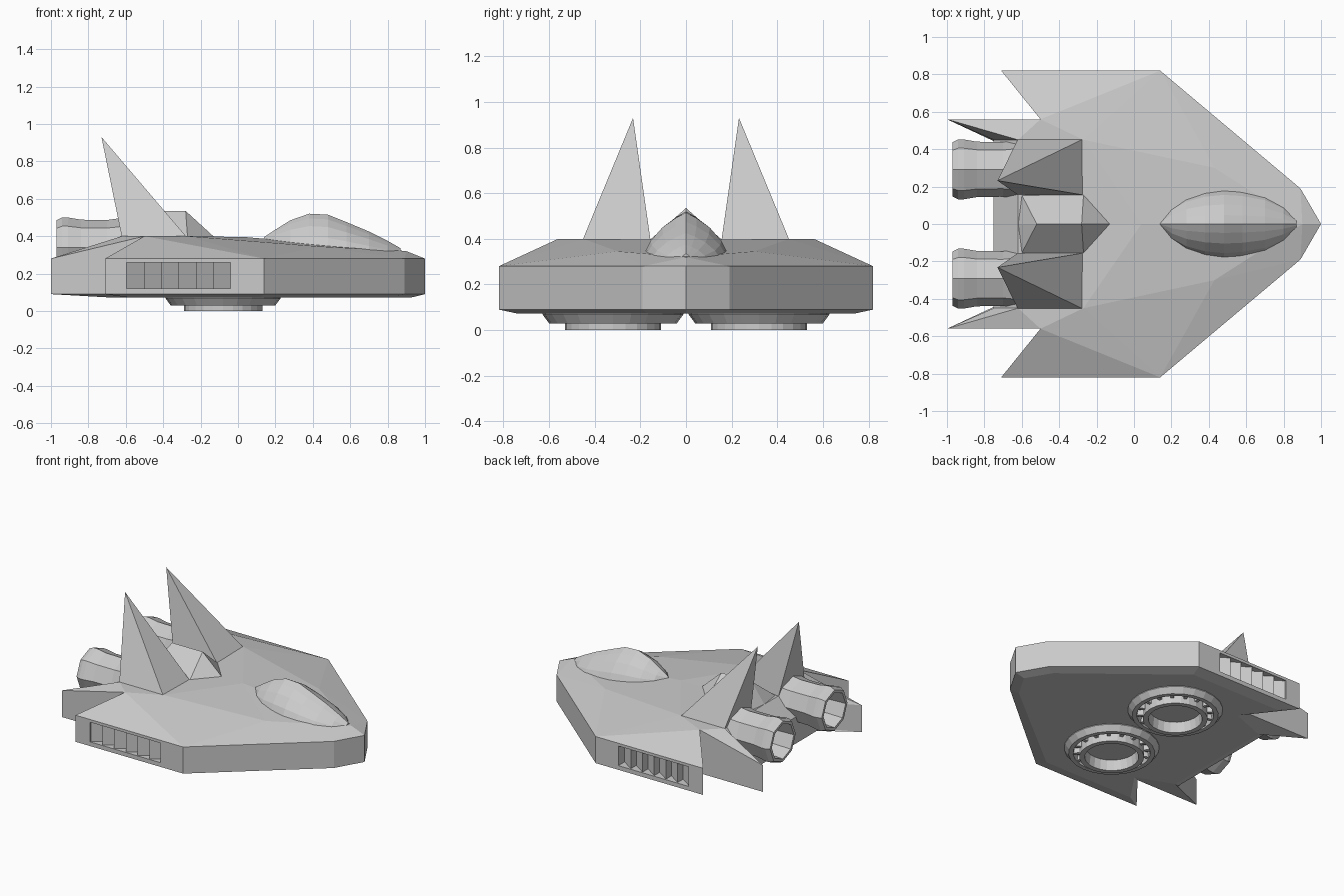
import bpy, bmesh, math
from mathutils import Vector, Matrix

if "Cube" in bpy.data.objects:
    bpy.data.objects.remove(bpy.data.objects["Cube"])

grey = bpy.data.materials.new("light_grey")
grey.diffuse_color = (0.6, 0.6, 0.6, 1)
grey.use_nodes = True
grey.node_tree.nodes["Principled BSDF"].inputs["Base Color"].default_value = grey.diffuse_color


def finish(name, bm):
    bmesh.ops.remove_doubles(bm, verts=bm.verts, dist=0.0005)
    bmesh.ops.recalc_face_normals(bm, faces=bm.faces)
    me = bpy.data.meshes.new(name)
    bm.to_mesh(me)
    bm.free()
    me.materials.append(grey)
    ob = bpy.data.objects.new(name, me)
    bpy.context.collection.objects.link(ob)
    return ob


def mirror_y(bm):
    geo = bmesh.ops.duplicate(bm, geom=bm.verts[:] + bm.edges[:] + bm.faces[:])["geom"]
    vs = [g for g in geo if isinstance(g, bmesh.types.BMVert)]
    bmesh.ops.scale(bm, vec=(1, -1, 1), verts=vs)
    bmesh.ops.reverse_faces(bm, faces=[g for g in geo if isinstance(g, bmesh.types.BMFace)])


def solid(name, pts, faces, mirror=True):
    bm = bmesh.new()
    v = {k: bm.verts.new(p) for k, p in pts.items()}
    for f in faces:
        bm.faces.new([v[k] for k in f])
    if mirror:
        mirror_y(bm)
    return finish(name, bm)


def spin(bm, profile, n, place, closed=True):
    """Revolve (radius, height) pairs about z, then place with a matrix."""
    rings = [[bm.verts.new(place @ Vector((r * math.cos(2 * math.pi * i / n),
                                           r * math.sin(2 * math.pi * i / n), h)))
              for i in range(n)] for r, h in profile]
    pairs = list(zip(rings, rings[1:])) + ([(rings[-1], rings[0])] if closed else [])
    for a, b in pairs:
        for i in range(n):
            j = (i + 1) % n
            bm.faces.new((a[i], a[j], b[j], b[i]))
    return rings


# Hull: half outline (capitals = upper edge, lower case = lower edge, 1 = belly)
upper = {"N": (1, 0, .28), "A": (.89, .19, .28), "B": (.14, .82, .28),
         "C": (-.71, .82, .28), "D": (-.5, .56, .4), "E": (-1, .56, .28),
         "F": (-.75, .45, .28), "G": (-.75, 0, .28)}
pts = dict(upper)
pts.update({k.lower(): (p[0], p[1], .09) for k, p in upper.items()})
pts.update({"H": (-.62, .45, .4), "I": (-.27, .45, .4), "J": (.43, .3, .345),
            "K": (.04, 0, .395), "L": (-.62, 0, .4), "M": (.9, 0, .32),
            "N1": (.93, 0, .073), "A1": (.83, .17, .073), "B1": (.12, .74, .073),
            "C1": (-.59, .74, .073), "D1": (-.44, .52, .073),
            "F1": (-.7, .42, .073), "G1": (-.7, 0, .073)})
order = "NABCDEFG"
faces = [(a, b, b.lower(), a.lower()) for a, b in zip(order, order[1:])]
faces += ["BCD", "BDI", "BIJ", "ABJ", "AJM", "NAM", "JKM", "IKJ", "HLKI", "DIH",
          "EDH", "EHF", "FHLG"]
for a, b in ("na", "ab", "bc", "cd", "fg"):
    faces.append((a, b, b.upper() + "1", a.upper() + "1"))
faces += [("d", "e", "F1", "D1"), ("e", "f", "F1"),
          ("N1", "A1", "B1", "C1", "D1", "F1", "G1")]
hull = solid("hull", pts, faces)

# Side vents: saw-tooth recess with six slanted louvres on each flank
bm = bmesh.new()
x0, x1, cells = -.595, -.04, 6
step = (x1 - x0) / cells
outline = [(x1, .86)]
for i in range(cells):
    xf = x1 - i * step
    outline += [(xf, .75), (xf - step, .812)]
outline.append((x0, .86))
low = [bm.verts.new((x, y, .12)) for x, y in outline]
high = [bm.verts.new((x, y, .26)) for x, y in outline]
bm.faces.new(low)
bm.faces.new(high)
for i in range(len(low)):
    j = (i + 1) % len(low)
    bm.faces.new((low[i], low[j], high[j], high[i]))
mirror_y(bm)
cutter = finish("vent_cutter", bm)
cutter.hide_render = True
mod = hull.modifiers.new("vents", "BOOLEAN")
mod.operation = "DIFFERENCE"
mod.solver = "EXACT"
mod.object = cutter
bpy.context.view_layer.objects.active = hull
bpy.ops.object.modifier_apply(modifier=mod.name)
bpy.data.objects.remove(cutter)

# Tail fins: tall leaning pyramids
solid("tail_fins", {"a": (-.27, .155, .39), "b": (-.27, .455, .39), "c": (-.62, .455, .39),
                    "d": (-.62, .155, .39), "t": (-.73, .232, .93)},
      ["abt", "bct", "cdt", "dat", "dcba"])

# Spine hump between the fins
solid("spine", {"n": (-.13, 0, .398), "s": (-.27, .155, .398), "r": (-.6, .155, .398),
                "p": (-.28, 0, .535), "q": (-.52, 0, .535), "e": (-.62, 0, .398)},
      ["nsp", "srqp", "rqe", "nsre"])

# Canopy: pointed teardrop lofted from (x, half width, crest height, foot height)
stations = [(.14, .005, .395, .37), (.2, .09, .435, .35), (.28, .145, .485, .335),
            (.38, .178, .52, .325), (.48, .19, .515, .32), (.58, .182, .475, .315),
            (.7, .155, .425, .305), (.8, .1, .375, .3), (.87, .035, .335, .29)]
section = [(0, 1), (.25, .87), (.55, .66), (.82, .36), (1, 0)]
bm = bmesh.new()
rows = [[bm.verts.new((x, w * u, f + (c - f) * k)) for u, k in section]
        + [bm.verts.new((x, 0, f - .01))] for x, w, c, f in stations]
for a, b in zip(rows, rows[1:]):
    for i in range(len(a) - 1):
        bm.faces.new((a[i], a[i + 1], b[i + 1], b[i]))
bm.faces.new(rows[0])
bm.faces.new(rows[-1])
mirror_y(bm)
finish("canopy", bm)

# Engines: eight-sided hollow nozzles pointing aft
for side, tag in ((1, "left"), (-1, "right")):
    bm = bmesh.new()
    place = Matrix.Translation((0, side * .292, .34)) @ Matrix.Rotation(-math.pi / 2, 4, "Y")
    rings = spin(bm, [(.15, .5), (.158, .62), (.146, .7), (.148, .84), (.16, .91), (.16, .94),
                      (.145, .97), (.125, .97), (.115, .8)], 8, place, closed=False)
    bm.faces.new(rings[0])
    bm.faces.new(rings[-1])
    finish("engine_" + tag, bm)

# Hover rings under the belly: outer collar, inner lip and small vanes between
for side, tag in ((1, "left"), (-1, "right")):
    place = Matrix.Translation((-.08, side * .32, 0))
    bm = bmesh.new()
    spin(bm, [(.308, .085), (.308, .068), (.28, .03), (.25, .03), (.24, .085)], 24, place)
    finish("hover_collar_" + tag, bm)
    bm = bmesh.new()
    spin(bm, [(.21, .085), (.21, 0), (.175, 0), (.165, .085)], 24, place)
    finish("hover_lip_" + tag, bm)
    bm = bmesh.new()
    for i in range(16):
        m = place @ Matrix.Rotation(2 * math.pi * i / 16, 4, "Z") \
            @ Matrix.Translation((.226, 0, .06)) @ Matrix.Diagonal((.045, .022, .045, 1))
        bmesh.ops.create_cube(bm, size=1, matrix=m)
    finish("hover_vanes_" + tag, bm)
